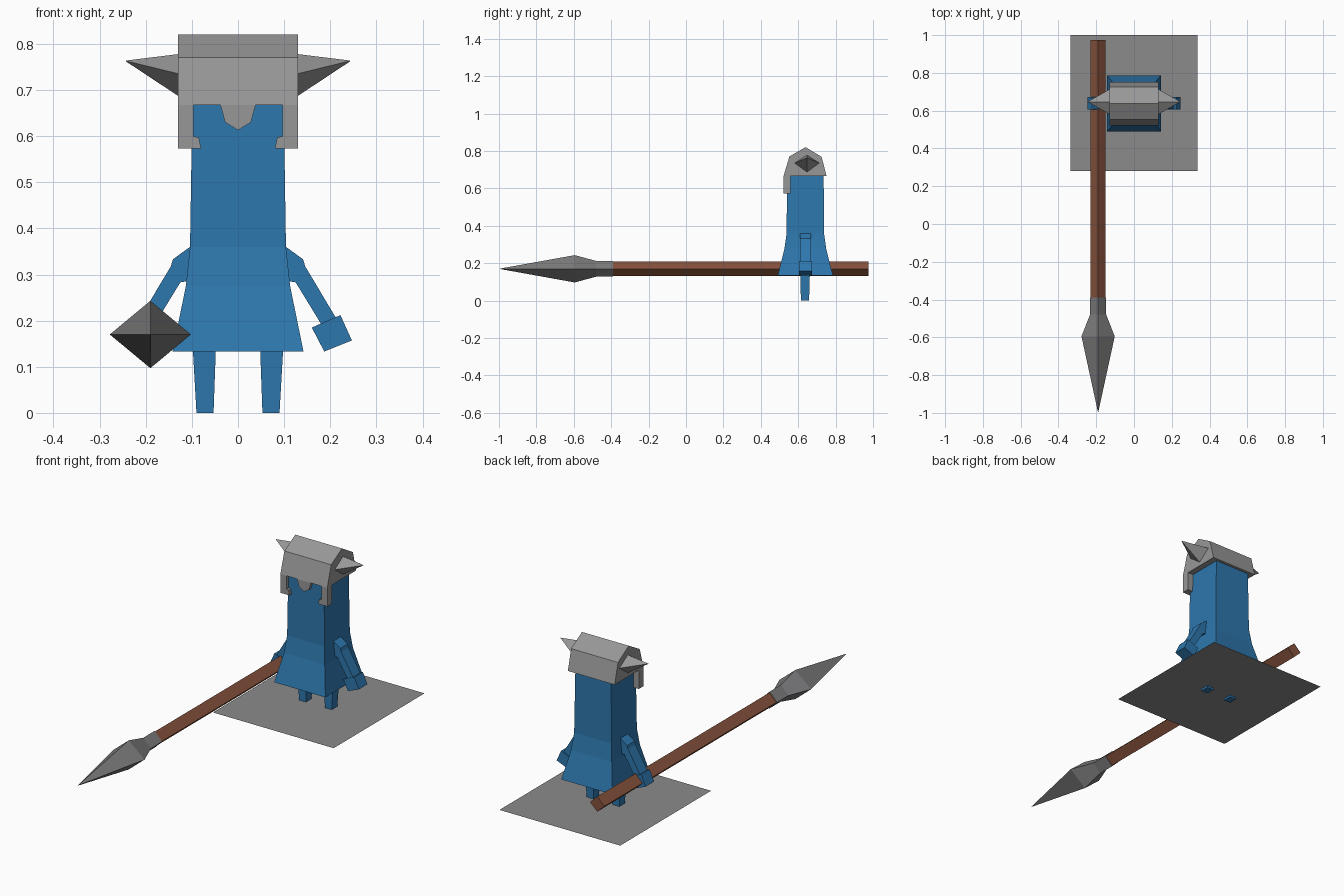
import bpy, bmesh, math

if "Cube" in bpy.data.objects:
    bpy.data.objects.remove(bpy.data.objects["Cube"])


def material(name, rgb):
    m = bpy.data.materials.new(name)
    m.diffuse_color = (*rgb, 1)
    m.use_nodes = True
    m.node_tree.nodes["Principled BSDF"].inputs["Base Color"].default_value = m.diffuse_color
    return m


BLUE = material("blue cloth", (0.027, 0.185, 0.42))
STEEL = material("helmet steel", (0.31, 0.31, 0.315))
IRON = material("spear iron", (0.2, 0.2, 0.205))
STONE = material("ground grey", (0.265, 0.258, 0.262))
WOOD = material("brown wood", (0.24, 0.085, 0.045))

CY = 0.638            # depth of the figure's centre
HAND_X, HAND_Z = -0.19, 0.17


def loft(name, rings, mat):
    """Skin a list of equal-length rings of points and cap both ends."""
    bm = bmesh.new()
    loops = [[bm.verts.new(p) for p in ring] for ring in rings]
    n = len(loops[0])
    for a, b in zip(loops, loops[1:]):
        for i in range(n):
            j = (i + 1) % n
            bm.faces.new((a[i], a[j], b[j], b[i]))
    bm.faces.new(loops[0])
    bm.faces.new(loops[-1])
    bmesh.ops.remove_doubles(bm, verts=bm.verts, dist=0.0005)
    bmesh.ops.recalc_face_normals(bm, faces=bm.faces)
    me = bpy.data.meshes.new(name)
    bm.to_mesh(me)
    bm.free()
    me.materials.append(mat)
    ob = bpy.data.objects.new(name, me)
    bpy.context.collection.objects.link(ob)
    return ob


def rect(x0, x1, y0, y1, z):
    return [(x0, y0, z), (x1, y0, z), (x1, y1, z), (x0, y1, z)]


def slab(name, outline, y0, y1, mat, side=1):
    """Extrude an x/z outline along y, optionally mirrored in x."""
    return loft(name, [[(side * x, y, z) for x, z in outline] for y in (y0, y1)], mat)


def diamond(y, rx, rz):
    return [(HAND_X + rx, y, HAND_Z), (HAND_X, y, HAND_Z + rz),
            (HAND_X - rx, y, HAND_Z), (HAND_X, y, HAND_Z - rz)]


# ground sheet: a single face
bm = bmesh.new()
bm.faces.new([bm.verts.new(p) for p in rect(-0.335, 0.335, 0.28, 1.0, 0.01)])
sheet = bpy.data.meshes.new("ground_sheet")
bm.to_mesh(sheet)
bm.free()
sheet.materials.append(STONE)
bpy.context.collection.objects.link(bpy.data.objects.new("ground_sheet", sheet))

# flared robe: half width, half depth, height
robe = [(0.142, 0.148, 0.133), (0.113, 0.112, 0.275),
        (0.104, 0.1, 0.36), (0.099, 0.098, 0.675)]
loft("robe", [rect(-w, w, CY - d, CY + d, z) for w, d, z in robe], BLUE)

# helmet: five-sided profile run across the head
profile = [(0.522, 0.667), (0.553, 0.771), (0.639, 0.82), (0.725, 0.769), (0.751, 0.667)]
loft("helmet", [[(x, y, z) for y, z in profile] for x in (-0.13, 0.13)], STEEL)
slab("nose_guard", [(-0.038, 0.667), (-0.028, 0.63), (0, 0.613),
                    (0.028, 0.63), (0.038, 0.667)], 0.523, 0.55, STEEL)

for side, tag in ((1, "right"), (-1, "left")):
    # leg
    xs = sorted((side * 0.053, side * 0.09))
    xt = sorted((side * 0.048, side * 0.098))
    loft("leg_" + tag, [rect(*xs, 0.614, 0.658, 0), rect(*xt, 0.612, 0.662, 0.14)], BLUE)
    # arm and hand
    slab("arm_" + tag, [(0.095, 0.362), (0.104, 0.36), (0.141, 0.333), (0.146, 0.317),
                        (0.213, 0.205), (0.18, 0.193), (0.125, 0.283), (0.1, 0.287)],
         0.609, 0.668, BLUE, side)
    slab("hand_" + tag, [(0.16, 0.185), (0.222, 0.212), (0.247, 0.157), (0.187, 0.133)],
         0.605, 0.673, BLUE, side)
    # hooked cheek guard
    slab("cheek_guard_" + tag, [(0.097, 0.667), (0.097, 0.6), (0.085, 0.597),
                                (0.08, 0.573), (0.13, 0.573), (0.13, 0.667)],
         0.522, 0.56, STEEL, side)
    # horn
    base = [(0.58, 0.735), (0.647, 0.778), (0.714, 0.735), (0.647, 0.686)]
    loft("horn_" + tag, [[(side * 0.128, y, z) for y, z in base],
                         [(side * 0.243, 0.647 + (y - 0.647) * 0.02, 0.763 + (z - 0.735) * 0.02)
                          for y, z in base]], STEEL)

# spear
loft("spear_shaft", [diamond(y, 0.04, 0.038) for y in (0.975, -0.4)], WOOD)
loft("spear_head", [diamond(-0.39, 0.043, 0.042), diamond(-0.48, 0.043, 0.042),
                    diamond(-0.595, 0.088, 0.073), diamond(-0.995, 0.001, 0.001)], IRON)
